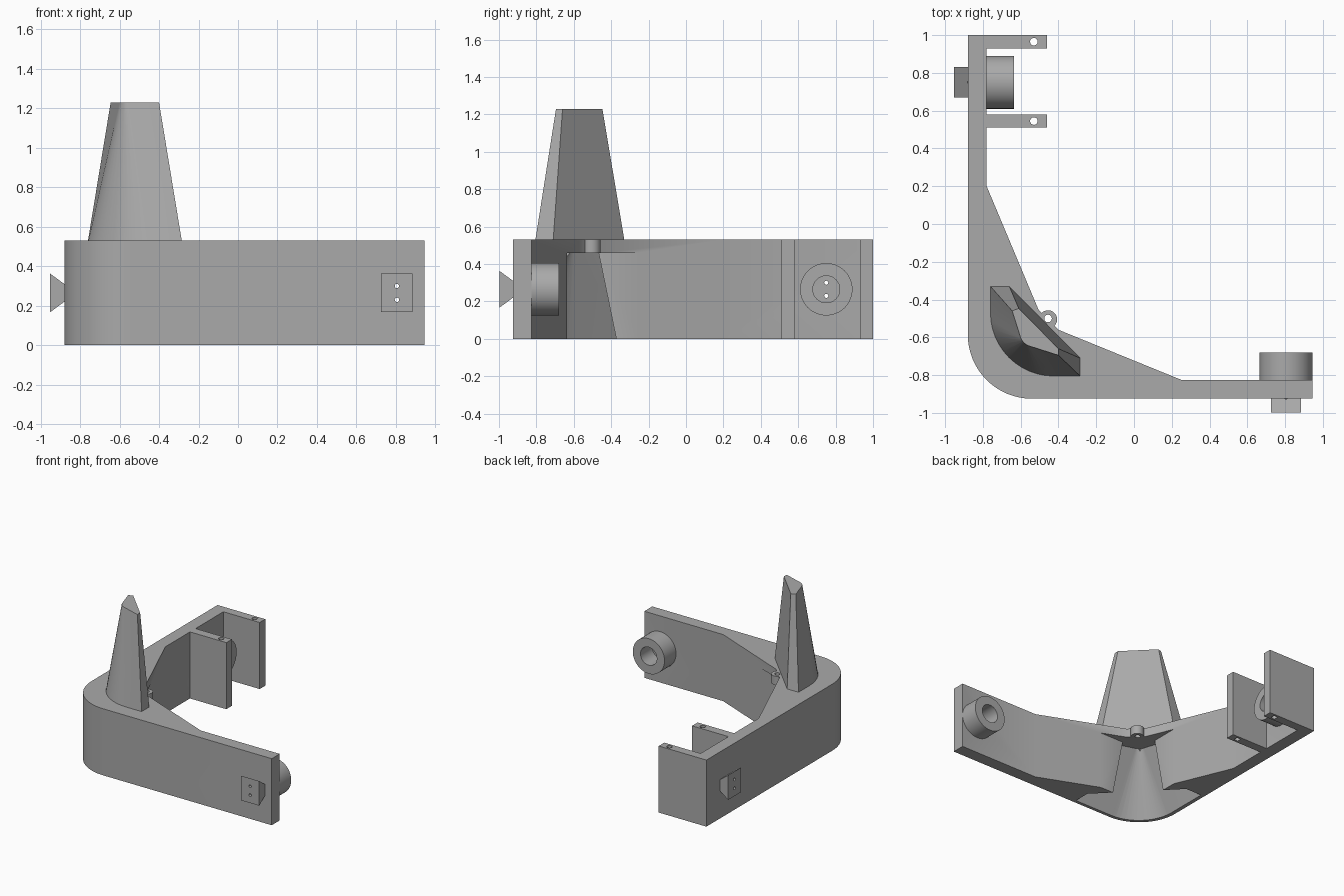
import bpy, bmesh, math

if "Cube" in bpy.data.objects:
    bpy.data.objects.remove(bpy.data.objects["Cube"], do_unlink=True)

grey = bpy.data.materials.new("plain grey")
grey.use_nodes = True
COLOUR = (0.4, 0.4, 0.4, 1)
grey.diffuse_color = COLOUR
grey.node_tree.nodes["Principled BSDF"].inputs["Base Color"].default_value = COLOUR


def loft(name, *rings):
    """Closed solid skinned through rings of equal point count."""
    bm = bmesh.new()
    loops = [[bm.verts.new(p) for p in ring] for ring in rings]
    for a, b in zip(loops, loops[1:]):
        for i in range(len(a)):
            j = (i + 1) % len(a)
            bm.faces.new((a[i], a[j], b[j], b[i]))
    bm.faces.new(loops[0])
    bm.faces.new(loops[-1])
    bmesh.ops.recalc_face_normals(bm, faces=bm.faces)
    mesh = bpy.data.meshes.new(name)
    bm.to_mesh(mesh)
    bm.free()
    mesh.materials.append(grey)
    ob = bpy.data.objects.new(name, mesh)
    bpy.context.collection.objects.link(ob)
    return ob


def arc(cx, cy, r, start, end, n):
    angles = [math.radians(start + (end - start) * i / n) for i in range(n + 1)]
    return [(cx + r * math.cos(a), cy + r * math.sin(a)) for a in angles]


def circle(cx, cy, r, n=48):
    return arc(cx, cy, r, 0, 360, n)[:-1]


def level(points, z):
    return [(x, y, z) for x, y in points]


def prism(name, points, z0, z1):
    return loft(name, level(points, z0), level(points, z1))


def rect(x0, x1, y0, y1):
    return [(x0, y0), (x1, y0), (x1, y1), (x0, y1)]


def cut(targets, cutter):
    """Subtract the cutter from every target, then discard it."""
    for ob in targets:
        bpy.context.view_layer.objects.active = ob
        mod = ob.modifiers.new("cut", "BOOLEAN")
        mod.operation, mod.solver, mod.object = "DIFFERENCE", "EXACT", cutter
        bpy.ops.object.modifier_apply(modifier=mod.name)
    bpy.data.objects.remove(cutter, do_unlink=True)


H = 0.53        # body height
CEIL = 0.46     # underside of the corner plate
MID = 0.265     # fitting height
parts = []

# L-shaped body with rounded outer corner and gusseted inside
outline = arc(-0.54, -0.585, 0.34, 180, 270, 20) + [
    (0.945, -0.925), (0.945, -0.825), (0.25, -0.825), (-0.4, -0.56),
    (-0.505, -0.455), (-0.78, 0.2), (-0.78, 1.0), (-0.88, 1.0)]
body = prism("body", outline, 0, H)
parts.append(body)

# Tapered tower, and the flared socket beneath it
tower_top = [(-0.645, -0.46), (-0.61, -0.447), (-0.4, -0.66), (-0.4, -0.695)] \
    + arc(-0.53, -0.575, 0.075, 250, 200, 12)
tower_base = [(-0.76, -0.33), (-0.66, -0.33), (-0.285, -0.71), (-0.285, -0.805)] \
    + arc(-0.425, -0.47, 0.335, 270, 180, 12)
socket_base = [(-0.85, -0.25), (-0.71, -0.25), (-0.2, -0.77), (-0.2, -0.9)] \
    + arc(-0.54, -0.59, 0.31, 270, 180, 12)
parts.append(loft("tower", level(tower_base, H), level(tower_top, 1.23)))
cut([body], loft("socket_cutter", level(socket_base, -0.001), level(tower_top, CEIL)))
cut([body], prism("pocket_cutter", rect(-0.59, 0.2, -0.635, 0.2), -0.1, CEIL))

# Pin eyelet on the inner corner
eyelet = prism("eyelet", circle(-0.455, -0.505, 0.048), CEIL, H)
parts.append(eyelet)
cut([body, eyelet], prism("eyelet_hole", circle(-0.455, -0.5, 0.02, 24), 0.3, 0.7))

# Pair of lugs with vertical pin holes
for name, y0 in (("front_lug", 0.51), ("back_lug", 0.93)):
    lug = prism(name, rect(-0.78, -0.46, y0, y0 + 0.07), 0, H)
    cut([lug], prism("lug_hole", circle(-0.53, y0 + 0.035, 0.02, 24), -0.1, 0.7))
    parts.append(lug)


# Matching fittings on each arm: w runs along the arm, d outward from its inner wall
def on_left_arm(w, d, z):
    return (0.805 + w, -0.825 - d, z)


def on_right_arm(w, d, z):
    return (-0.78 - d, 0.75 + w, z)


for side, place in (("left", on_left_arm), ("right", on_right_arm)):
    def ring(points, d):
        return [place(w, d, MID + z) for w, z in points]

    def rod(name, w, z, r, d0, d1, n=48):
        c = circle(w, z, r, n)
        return loft(name, ring(c, d0), ring(c, d1))

    sleeve = rod(side + "_sleeve", 0, 0, 0.14, -0.145, 0)
    cut([sleeve], rod("bore", 0, 0, 0.072, -0.3, 0.1))
    wedge = loft(side + "_dovetail", ring(rect(-0.08, 0.08, -0.045, 0.045), 0.1),
                 ring(rect(-0.08, 0.08, -0.098, 0.098), 0.172))
    for z in (-0.035, 0.035):
        cut([body, wedge], rod("wire_hole", 0, z, 0.011, -0.1, 0.3, 16))
    parts += [sleeve, wedge]

# Smooth curved walls, keep edges crisp
bpy.ops.object.select_all(action="DESELECT")
for ob in parts:
    ob.select_set(True)
bpy.context.view_layer.objects.active = body
bpy.ops.object.shade_smooth_by_angle(angle=math.radians(30))
